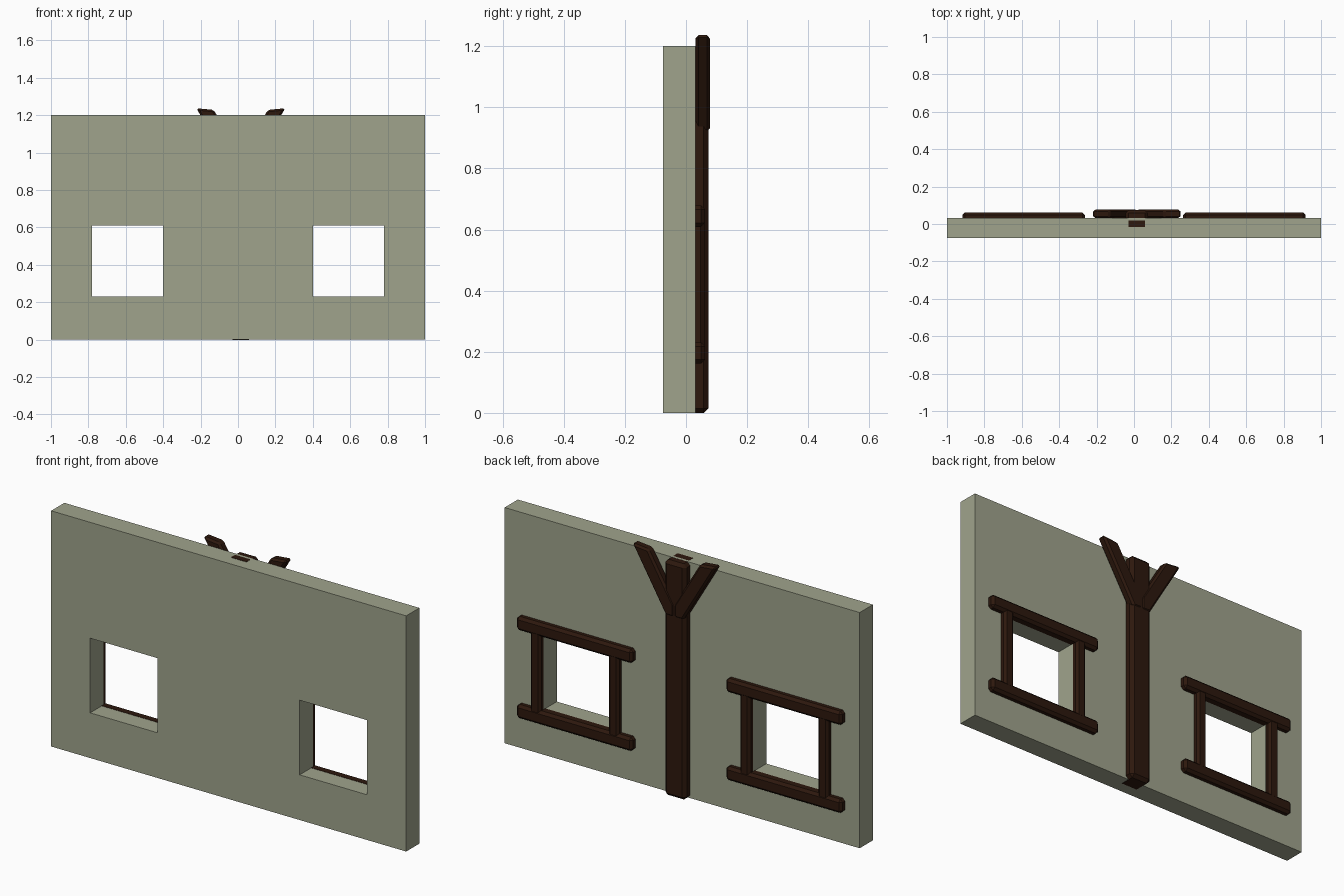
import bpy, bmesh

if "Cube" in bpy.data.objects:
    bpy.data.objects.remove(bpy.data.objects["Cube"])


def material(name, rgb):
    m = bpy.data.materials.new(name)
    m.diffuse_color = (*rgb, 1)
    m.use_nodes = True
    m.node_tree.nodes["Principled BSDF"].inputs["Base Color"].default_value = m.diffuse_color
    return m


PLASTER = material("plaster", (0.35, 0.37, 0.265))
TIMBER = material("dark_timber", (0.026, 0.009, 0.004))


def prism(name, outline, y0, y1, mat=None, bevel=0.0):
    """Extrude an x-z outline from y0 to y1, optionally chamfering the edges."""
    bm = bmesh.new()
    face = bm.faces.new([bm.verts.new((x, y0, z)) for x, z in outline])
    ext = bmesh.ops.extrude_face_region(bm, geom=[face])
    for v in ext["geom"]:
        if isinstance(v, bmesh.types.BMVert):
            v.co.y = y1
    if not any(f is face for f in bm.faces):
        bm.faces.ensure_lookup_table()
    bmesh.ops.holes_fill(bm, edges=bm.edges[:])
    bmesh.ops.recalc_face_normals(bm, faces=bm.faces[:])
    if bevel:
        bmesh.ops.bevel(bm, geom=bm.edges[:], offset=bevel, segments=1,
                        profile=0.5, affect='EDGES')
    mesh = bpy.data.meshes.new(name)
    bm.to_mesh(mesh)
    bm.free()
    if mat:
        mesh.materials.append(mat)
    ob = bpy.data.objects.new(name, mesh)
    bpy.context.collection.objects.link(ob)
    return ob


def box(name, x0, x1, y0, y1, z0, z1, mat=None, bevel=0.0):
    return prism(name, [(x0, z0), (x1, z0), (x1, z1), (x0, z1)], y0, y1, mat, bevel)


# Wall with two square window openings
wall = box("wall", -1, 1, -0.075, 0.031, 0, 1.2, PLASTER)
for x in (-0.59, 0.59):
    cutter = box("window_cutter", x - 0.19, x + 0.19, -0.2, 0.2, 0.23, 0.61)
    cutter.hide_render = True
    mod = wall.modifiers.new("window", 'BOOLEAN')
    mod.operation = 'DIFFERENCE'
    mod.solver = 'EXACT'
    mod.object = cutter
    bpy.context.view_layer.objects.active = wall
    bpy.ops.object.modifier_apply(modifier=mod.name)
    bpy.data.objects.remove(cutter)

# Window frames: overhanging rails above and below, uprights between
for side, cx in (("left", -0.59), ("right", 0.59)):
    for level, z in (("bottom", 0.196), ("top", 0.644)):
        box(f"{side}_{level}_rail", cx - 0.327, cx + 0.327, 0.005, 0.062,
            z - 0.035, z + 0.035, TIMBER, 0.013)
    for s, name in ((-1, "a"), (1, "b")):
        x = cx + s * 0.22
        box(f"{side}_upright_{name}", x - 0.029, x + 0.029, 0.01, 0.06,
            0.2, 0.64, TIMBER, 0.012)

# Central post, let halfway into the wall, top sloping slightly to the back
post = box("centre_post", -0.045, 0.075, -0.032, 0.074, -0.001, 1.2, TIMBER, 0.016)
for v in post.data.vertices:
    if v.co.z > 1.1:
        v.co.z += -0.03 * (v.co.y + 0.032) + 0.0015

# Forked braces at the top of the post
for name, s in (("brace_left", -1), ("brace_right", 1)):
    outline = [(0.015 + s * x, z) for x, z in
               ((0.05, 0.92), (0.238, 1.237), (0.145, 1.228), (0.0, 0.985), (0.0, 0.92))]
    prism(name, outline, 0.031, 0.078, TIMBER, 0.01)
